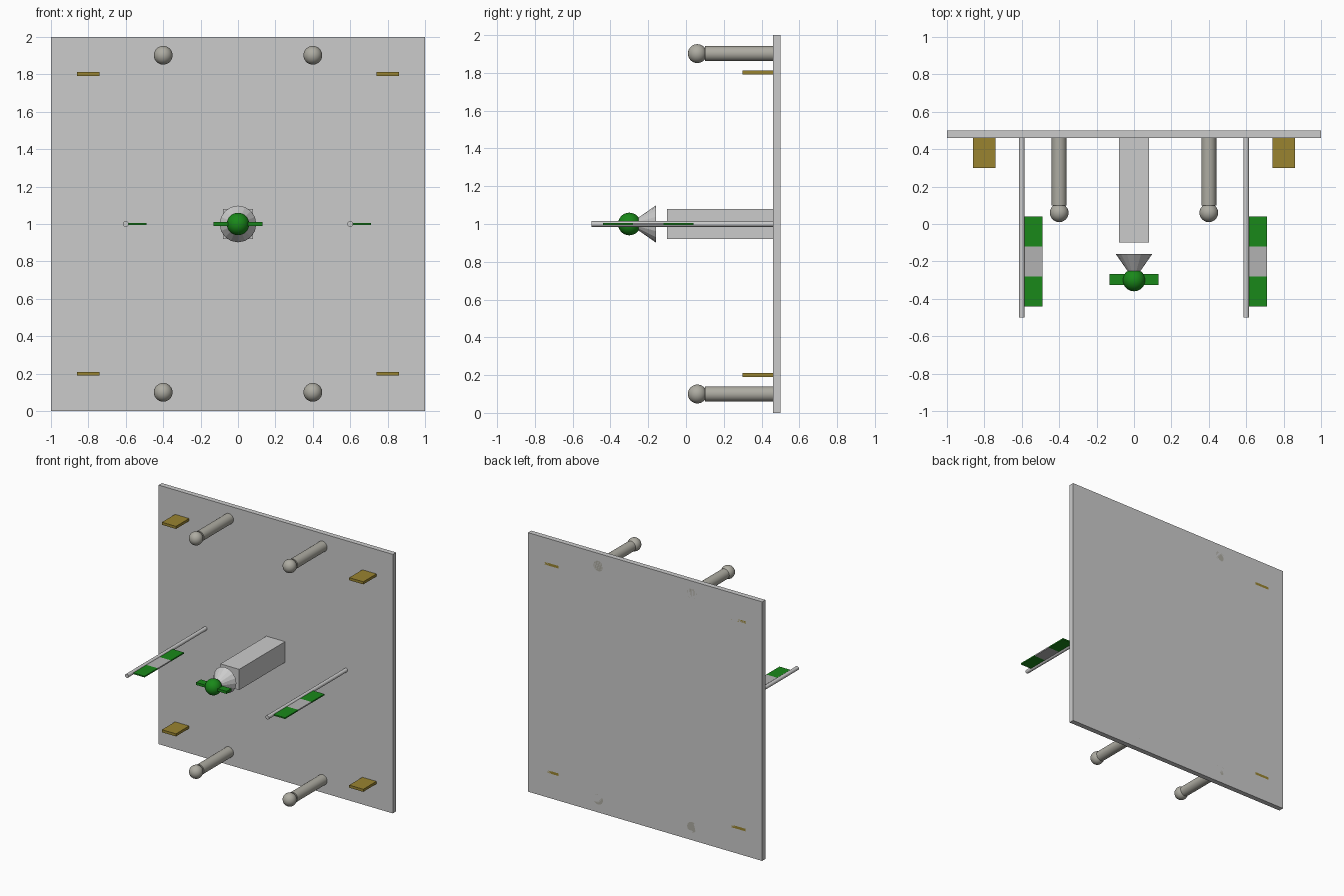
import bpy
from math import radians, pi

if "Cube" in bpy.data.objects:
    bpy.data.objects.remove(bpy.data.objects["Cube"])


def material(name, rgb):
    m = bpy.data.materials.new(name)
    m.diffuse_color = (*rgb, 1)
    m.use_nodes = True
    m.node_tree.nodes["Principled BSDF"].inputs["Base Color"].default_value = m.diffuse_color
    return m


GREEN = material("green", (0.01, 0.25, 0.01))
GOLD = material("gold", (0.32, 0.23, 0.03))
STONE = material("stone", (0.42, 0.41, 0.36))
PALE = material("pale", (0.45, 0.45, 0.45))


def finish(name, mat, smooth=False):
    ob = bpy.context.object
    ob.name = name
    bpy.ops.object.transform_apply(location=False, rotation=True, scale=True)
    if mat:
        ob.data.materials.append(mat)
    if smooth:
        bpy.ops.object.shade_smooth_by_angle(angle=radians(40))
    return ob


def box(name, lo, hi, mat=None):
    bpy.ops.mesh.primitive_cube_add(size=1, location=[(a + b) / 2 for a, b in zip(lo, hi)])
    bpy.context.object.scale = [b - a for a, b in zip(lo, hi)]
    return finish(name, mat)


def rod(name, x, z, y0, y1, r, mat=None, sides=24):
    bpy.ops.mesh.primitive_cylinder_add(vertices=sides, radius=r, depth=y1 - y0,
                                        location=(x, (y0 + y1) / 2, z), rotation=(pi / 2, 0, 0))
    return finish(name, mat, True)


def ball(name, loc, r, mat):
    bpy.ops.mesh.primitive_uv_sphere_add(segments=24, ring_count=16, radius=r, location=loc)
    return finish(name, mat, True)


# upright base plate; everything mounts through to its back face
BACK = 0.5
box("base_plate", (-1, 0.46, 0), (1, BACK, 2))

# central square pillar
box("center_pillar", (-0.08, -0.1, 0.92), (0.08, BACK, 1.08))

# figure in front of the pillar: flared skirt, round head, crossbar
bpy.ops.mesh.primitive_cone_add(vertices=16, radius1=0.098, radius2=0, depth=0.14,
                                location=(0, -0.23, 1), rotation=(pi / 2, 0, 0))
finish("figure_skirt", None)
ball("figure_head", (0, -0.3, 1), 0.06, GREEN)
box("figure_arms", (-0.13, -0.326, 0.99), (0.13, -0.268, 1.01), GREEN)

# corner posts with round caps
for x in (-0.4, 0.4):
    for z in (0.1, 1.902):
        rod("corner_post", x, z, 0.1, BACK, 0.04, STONE)
        ball("post_cap", (x, 0.06, z), 0.05, STONE)

# gold slabs near the corners
for x in (-0.8, 0.8):
    for z in (0.2, 1.802):
        box("gold_slab", (x - 0.06, 0.3, z - 0.01), (x + 0.06, BACK, z + 0.01), GOLD)

# poles with three-stripe flags
for x in (-0.6, 0.6):
    rod("flag_pole", x, 1, -0.5, BACK, 0.015, None, 16)
    for i, mat in enumerate((GREEN, PALE, GREEN)):
        y = -0.44 + 0.16 * i
        box("flag_stripe", (x, y, 0.995), (x + 0.11, y + 0.16, 1.005), mat)
